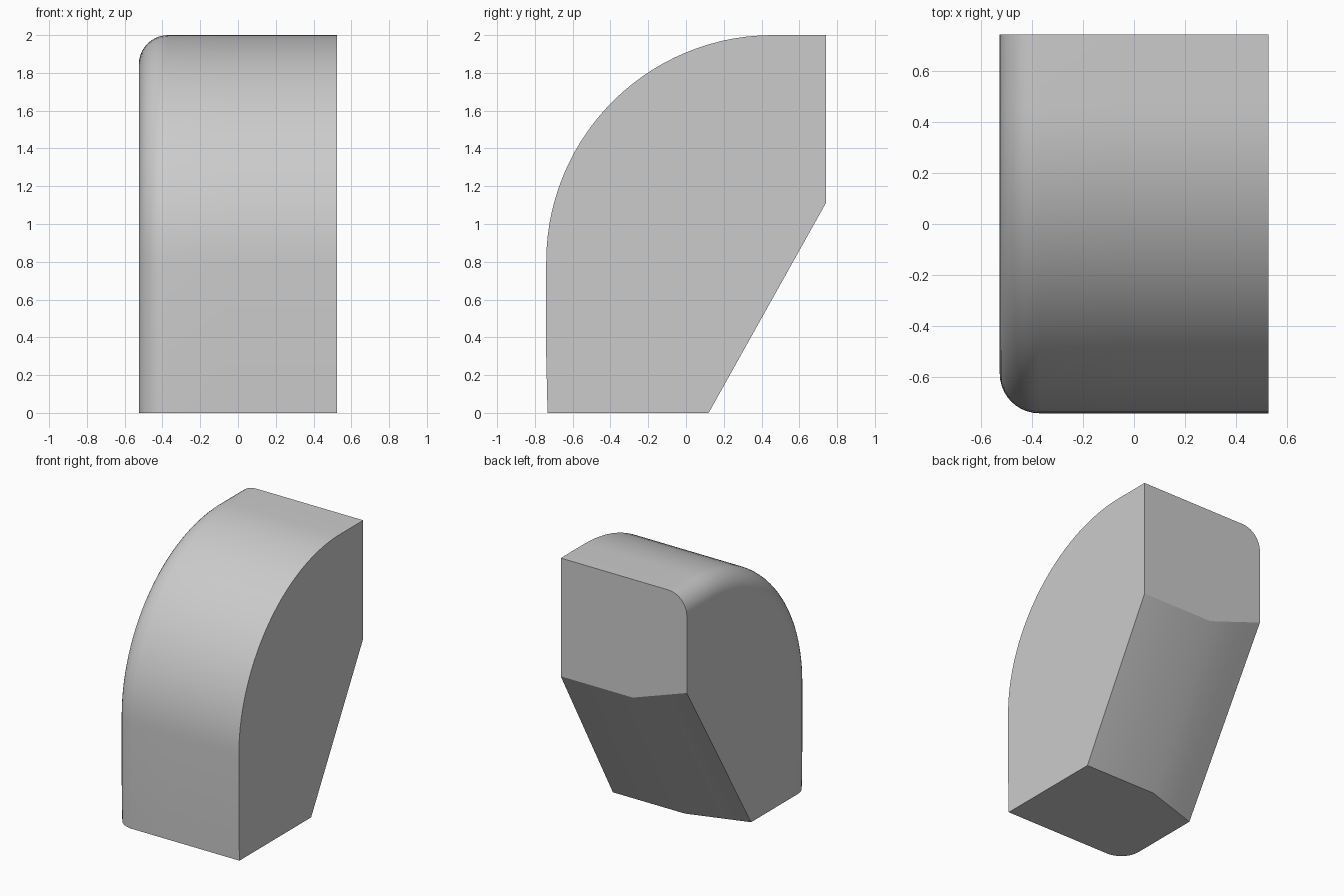
import bpy, bmesh, math

cube = bpy.data.objects.get("Cube")
if cube:
    bpy.data.objects.remove(cube, do_unlink=True)

HALF_W, BACK, FRONT, TOP = 0.525, 0.74, -0.74, 2.0
ARC_R, ARC_N = 1.2, 28          # large front-to-top curve
EDGE_R, EDGE_N = 0.155, 10      # rounded edge on the right side
CHAMFER_X = -0.075              # where the underside starts to taper


def section(x, inset):
    """Side outline at x, with the front and top pulled in by inset."""
    taper = max(0, (CHAMFER_X - x) / (CHAMFER_X + HALF_W))
    cy, cz, r = FRONT + ARC_R, TOP - ARC_R, ARC_R - inset
    pts = [(FRONT + inset + 0.007, 0), (FRONT + inset, 0.3)]
    for i in range(ARC_N + 1):
        a = math.pi / 2 * i / ARC_N
        pts.append((cy - r * math.cos(a), cz + r * math.sin(a)))
    pts += [(BACK, TOP - inset),
            (BACK, 1.11 + 0.155 * taper),
            (0.12 - 0.145 * taper, 0)]
    return [(x, y, z) for y, z in pts]


# Sections from the flat left side to the rounded right side
sections = [section(HALF_W, 0), section(CHAMFER_X, 0)]
for i in range(EDGE_N + 1):
    a = math.pi / 2 * i / EDGE_N
    sections.append(section(-HALF_W + EDGE_R * (1 - math.sin(a)),
                            EDGE_R * (1 - math.cos(a))))

# Loft the shell and cap both sides
bm = bmesh.new()
rings = [[bm.verts.new(p) for p in s] for s in sections]
count = len(rings[0])
for a, b in zip(rings, rings[1:]):
    for i in range(count):
        j = (i + 1) % count
        bm.faces.new((a[i], a[j], b[j], b[i]))
bm.faces.new(rings[0])
bm.faces.new(rings[-1])
bmesh.ops.recalc_face_normals(bm, faces=bm.faces)

mesh = bpy.data.meshes.new("rounded_block")
bm.to_mesh(mesh)
bm.free()
block = bpy.data.objects.new("rounded_block", mesh)
bpy.context.collection.objects.link(block)

# Plain grey
grey = bpy.data.materials.new("light_grey")
grey.use_nodes = True
color = (0.6, 0.6, 0.6, 1)
grey.diffuse_color = color
grey.node_tree.nodes["Principled BSDF"].inputs["Base Color"].default_value = color
mesh.materials.append(grey)

# Smooth curves, crisp corners
bpy.ops.object.select_all(action="DESELECT")
block.select_set(True)
bpy.context.view_layer.objects.active = block
bpy.ops.object.shade_smooth_by_angle(angle=math.radians(13))
